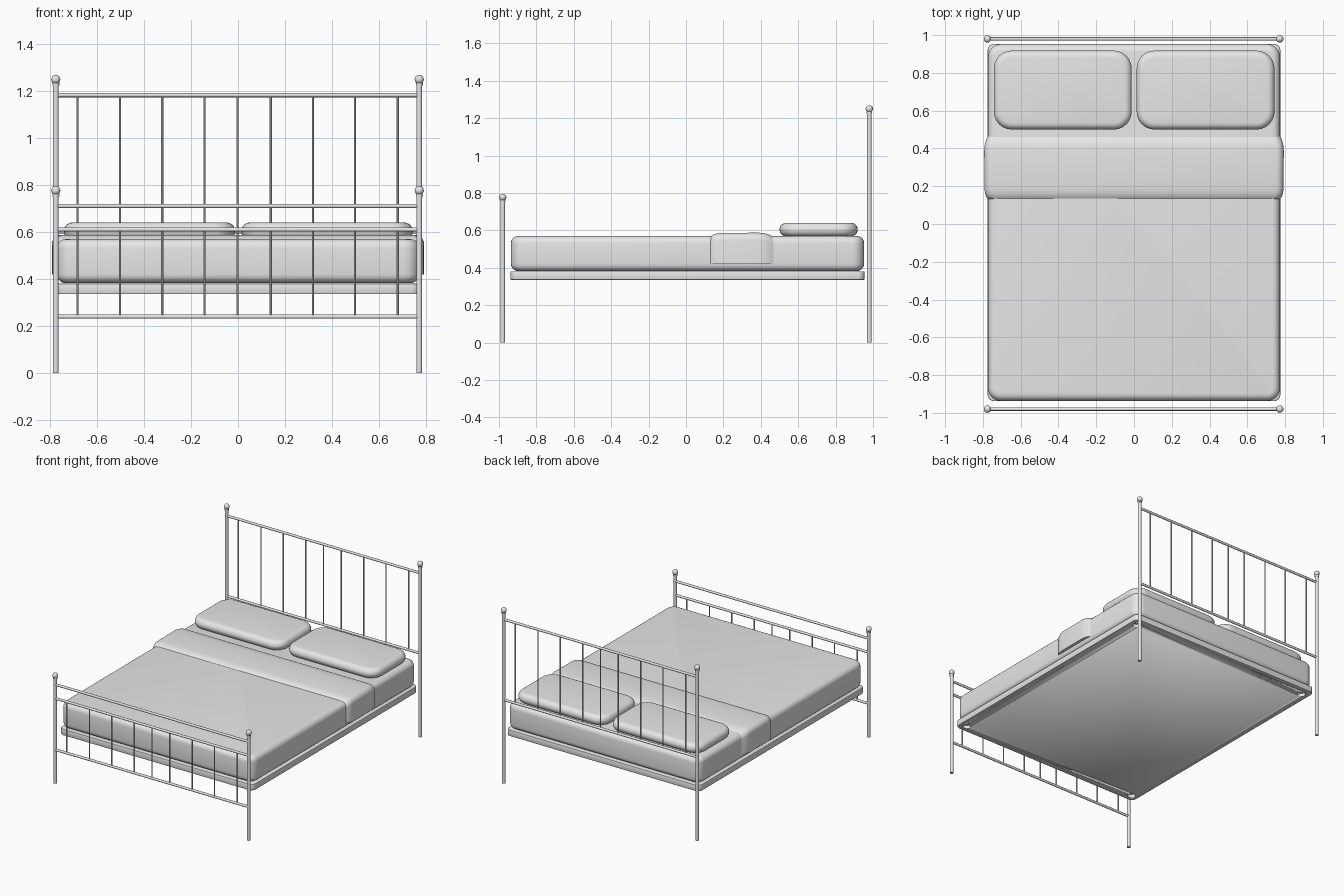
import bpy, bmesh, math
from mathutils import Vector

cube = bpy.data.objects.get("Cube")
if cube:
    bpy.data.objects.remove(cube, do_unlink=True)

grey = bpy.data.materials.new("plain_grey")
grey.use_nodes = True
grey.diffuse_color = (0.8, 0.8, 0.8, 1)
grey.node_tree.nodes["Principled BSDF"].inputs["Base Color"].default_value = (0.8, 0.8, 0.8, 1)


def finish(obj, name, angle=35):
    obj.name = name
    if not obj.data.materials:
        obj.data.materials.append(grey)
    bpy.ops.object.select_all(action='DESELECT')
    obj.select_set(True)
    bpy.context.view_layer.objects.active = obj
    bpy.ops.object.shade_smooth_by_angle(angle=math.radians(angle))
    return obj


def loft(name, rings, angle=35):
    """Skin a stack of equal-length closed rings and cap both ends."""
    bm = bmesh.new()
    loops = [[bm.verts.new(p) for p in ring] for ring in rings]
    n = len(loops[0])
    for a, b in zip(loops, loops[1:]):
        for i in range(n):
            j = (i + 1) % n
            bm.faces.new((a[i], a[j], b[j], b[i]))
    bm.faces.new(loops[0])
    bm.faces.new(loops[-1])
    bmesh.ops.recalc_face_normals(bm, faces=bm.faces)
    mesh = bpy.data.meshes.new(name)
    bm.to_mesh(mesh)
    bm.free()
    obj = bpy.data.objects.new(name, mesh)
    bpy.context.collection.objects.link(obj)
    return finish(obj, name, angle)


def corner_ring(hx, hy, r, steps=6):
    """Rounded rectangle outline around the origin."""
    pts = []
    for k, (sx, sy) in enumerate(((1, 1), (-1, 1), (-1, -1), (1, -1))):
        for i in range(steps + 1):
            a = (k + i / steps) * math.pi / 2
            pts.append((sx * (hx - r) + r * math.cos(a), sy * (hy - r) + r * math.sin(a)))
    return pts


def cushion(name, centre, hx, hy, z0, z1, corner, edge, steps=5):
    """Box with rounded corners in plan and rounded top and bottom edges."""
    levels = []
    for i in range(steps + 1):
        a = i / steps * math.pi / 2
        levels.append((edge * (1 - math.sin(a)), edge * (1 - math.cos(a))))
    levels = [(d, z0 + h) for d, h in levels] + [(d, z1 - h) for d, h in reversed(levels)]
    rings = [[(centre[0] + x, centre[1] + y, z)
              for x, y in corner_ring(hx - d, hy - d, corner - d)] for d, z in levels]
    return loft(name, rings)


def rod(name, start, end, radius, sides=12):
    a, b = Vector(start), Vector(end)
    bpy.ops.mesh.primitive_cylinder_add(vertices=sides, radius=radius, depth=(b - a).length,
                                        location=(a + b) / 2)
    obj = bpy.context.object
    obj.rotation_euler = (b - a).to_track_quat('Z', 'Y').to_euler()
    return finish(obj, name)


# Base board with round sockets in its underside corners
base = cushion("base_board", (0, 0.008), 0.775, 0.946, 0.336, 0.381, 0.035, 0.004, 2)
for sx in (-1, 1):
    for sy in (-1, 1):
        cutter = rod("socket_cutter", (sx * 0.72, sy * 0.885, 0.3), (sx * 0.72, sy * 0.885, 0.36), 0.027, 16)
        cutter.hide_render = True
        cutter.hide_viewport = True
        cut = base.modifiers.new("socket", 'BOOLEAN')
        cut.operation = 'DIFFERENCE'
        cut.solver = 'EXACT'
        cut.object = cutter

# Mattress and pillows
cushion("mattress", (0, 0.008), 0.772, 0.944, 0.383, 0.57, 0.065, 0.038)
for side, x in (("right", -0.377), ("left", 0.379)):
    cushion(side + "_pillow", (x, 0.709), 0.365, 0.209, 0.568, 0.641, 0.095, 0.036)

# Folded blanket band wrapped over the mattress
rings = []
for y, d in ((0.13, -0.003), (0.145, 0.008), (0.165, 0.014), (0.19, 0.017),
             (0.39, 0.018), (0.42, 0.015), (0.445, 0.008), (0.467, -0.003)):
    hw, top, r = 0.775 + d, 0.57 + d, 0.04
    arc = [(hw - r + r * math.cos(i * math.pi / 12), top - r + r * math.sin(i * math.pi / 12))
           for i in range(7)]
    half = [(hw, 0.42)] + arc
    outline = half + [(-x, z) for x, z in reversed(half)]
    rings.append([(x, y, z) for x, z in outline])
loft("folded_blanket", rings, 50)

# Head and foot frames: posts, ball finials, rails and spindles
SPINDLES = (0, 0.141, 0.321, 0.5, 0.682)
for end, y, ball_z, rails, span in (
        ("head", 0.98, 1.25, (1.183, 0.602), (0.602, 1.183)),
        ("foot", -0.98, 0.777, (0.711, 0.611, 0.24), (0.24, 0.611))):
    for side, x in (("right", -0.776), ("left", 0.772)):
        part = end + "_" + side
        rod(part + "_post", (x, y, 0), (x, y, ball_z - 0.012), 0.0125, 16)
        rod(part + "_collar", (x, y, ball_z - 0.026), (x, y, ball_z - 0.016), 0.015, 16)
        bpy.ops.mesh.primitive_uv_sphere_add(segments=16, ring_count=10, radius=0.0195,
                                             location=(x, y, ball_z))
        finish(bpy.context.object, part + "_finial")
    for z in rails:
        rod(end + "_rail", (-0.776, y, z), (0.772, y, z), 0.0088)
    for x in sorted({s * v for v in SPINDLES for s in (-1, 1)}):
        rod(end + "_spindle", (x - 0.002, y, span[0]), (x - 0.002, y, span[1]), 0.0048, 8)
